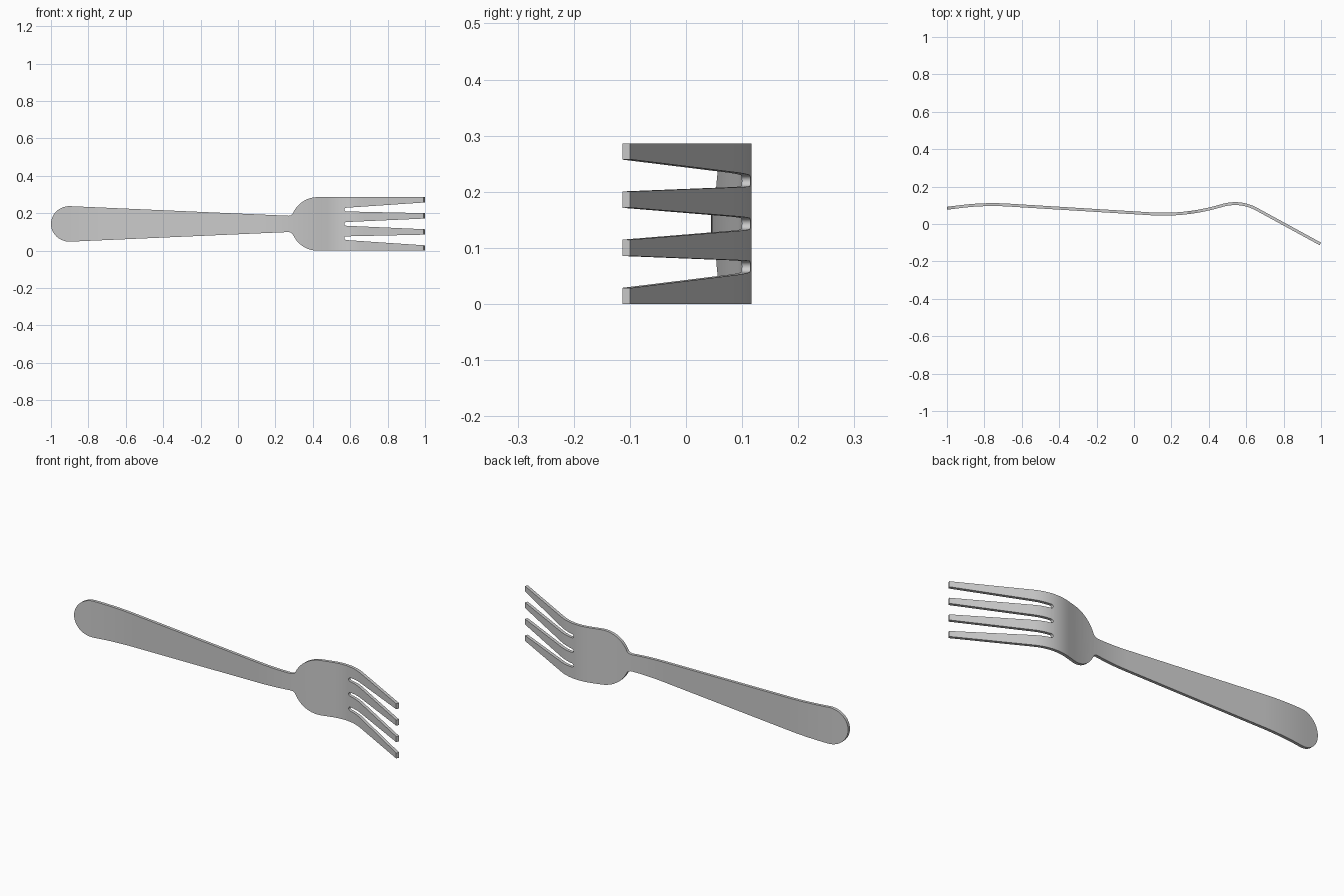
import bpy, bmesh, math
from mathutils import Vector

if "Cube" in bpy.data.objects:
    bpy.data.objects.remove(bpy.data.objects["Cube"])

THICK = 0.0155   # sheet thickness
MID = 0.143      # half of the head width, height of the centre line


def prism(name, points, offset):
    """Closed polygon extruded along offset."""
    bm = bmesh.new()
    face = bm.faces.new([bm.verts.new(p) for p in points])
    ext = bmesh.ops.extrude_face_region(bm, geom=[face], use_keep_orig=True)
    verts = [v for v in ext["geom"] if isinstance(v, bmesh.types.BMVert)]
    bmesh.ops.translate(bm, verts=verts, vec=offset)
    bmesh.ops.recalc_face_normals(bm, faces=bm.faces)
    mesh = bpy.data.meshes.new(name)
    bm.to_mesh(mesh)
    bm.free()
    obj = bpy.data.objects.new(name, mesh)
    bpy.context.collection.objects.link(obj)
    return obj


def arc(cx, cz, rx, rz, a0, a1, n):
    """Points on an ellipse between two angles in degrees."""
    angles = [math.radians(a0 + (a1 - a0) * i / n) for i in range(n + 1)]
    return [(cx + rx * math.cos(a), cz + rz * math.sin(a)) for a in angles]


# Side profile: straight runs joined by smooth bends (corner, bend reach)
corners = [((-1.04, 0.079), 0), ((-0.8, 0.109), 0.13), ((0.27, 0.0435), 0.18),
           ((0.57, 0.126), 0.1), ((0.9962, -0.1065), 0)]
path = [Vector(corners[0][0])]
for (a, _), (b, reach), (c, _) in zip(corners, corners[1:], corners[2:]):
    a, b, c = Vector(a), Vector(b), Vector(c)
    p = b + (a - b).normalized() * reach
    q = b + (c - b).normalized() * reach
    for i in range(15):
        t = i / 14
        path.append(p * (1 - t) ** 2 + b * 2 * t * (1 - t) + q * t * t)
path.append(Vector(corners[-1][0]))

upper, lower = [], []
for i, p in enumerate(path):
    d = (path[min(i + 1, len(path) - 1)] - path[max(i - 1, 0)]).normalized()
    n = Vector((-d.y, d.x)) * THICK / 2
    upper.append(p + n)
    lower.append(p - n)
fork = prism("fork", [(p.x, p.y, -0.1) for p in upper + lower[::-1]], (0, 0, 0.5))

# Front outline, upper half, from the middle slot round to the handle end
END = 1.05
half = arc(0.58, 0, 0.011, 0.01, 180, 90, 5)               # middle slot root
half += [(END, 0.0309), (END, 0.0872 - 0.0309)]            # inner tine
half += arc(0.58, 0.0765, 0.011, 0.01, 270, 90, 10)        # outer slot root
half += [(END, 0.0872 + 0.0309), (END, MID)]               # outer tine
half += arc(0.425, 0, MID, MID, 90, 153, 14)               # shoulder
half += [(0.291, 0.053), (0.283, 0.0465), (0.27, 0.0435)]  # neck
half += arc(-0.9, 0, 0.1, 0.095, 90, 180, 16)              # handle end
half[-1] = (-1.0, 0)
half[0] = (0.569, 0)
outline = half + [(x, -z) for x, z in half[-2:0:-1]]
cutter = prism("outline_cutter", [(x, -0.3, z + MID) for x, z in outline], (0, 0.6, 0))

# Keep only the part of the bent sheet inside the outline
mod = fork.modifiers.new("outline", 'BOOLEAN')
mod.operation = 'INTERSECT'
mod.solver = 'EXACT'
mod.object = cutter
bpy.context.view_layer.objects.active = fork
fork.select_set(True)
bpy.ops.object.modifier_apply(modifier=mod.name)
bpy.data.objects.remove(cutter)
bpy.ops.object.shade_smooth_by_angle(angle=math.radians(30))
